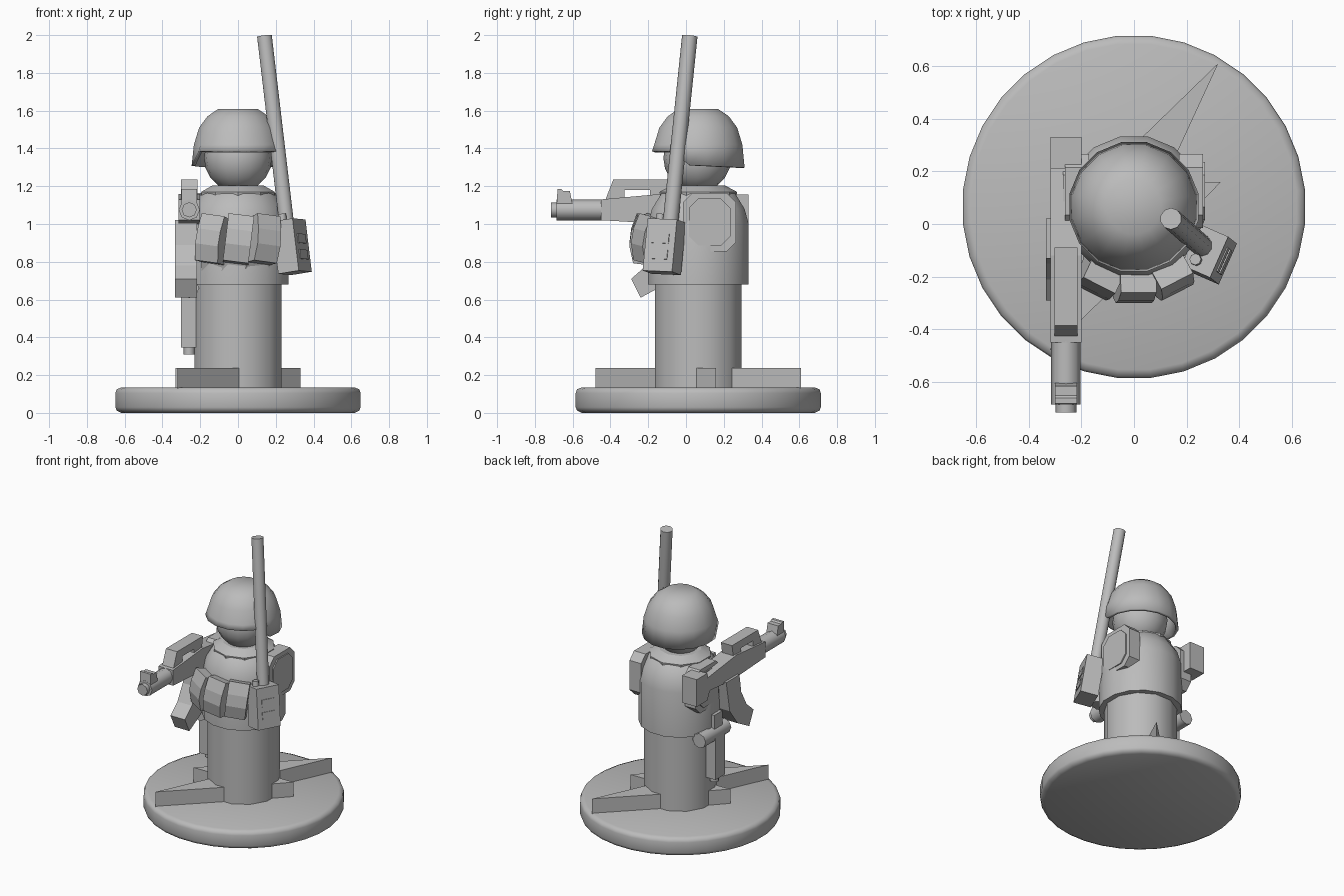
import bpy, bmesh, math
from mathutils import Vector, Matrix

cube = bpy.data.objects.get("Cube")
if cube:
    bpy.data.objects.remove(cube)

grey = bpy.data.materials.new("plain grey")
grey.use_nodes = True
grey.diffuse_color = (0.5, 0.5, 0.5, 1)
grey.node_tree.nodes["Principled BSDF"].inputs["Base Color"].default_value = (0.5, 0.5, 0.5, 1)
CENTRE_Y = 0.065


def finish(name, bm, smooth=0):
    bmesh.ops.recalc_face_normals(bm, faces=bm.faces)
    mesh = bpy.data.meshes.new(name)
    bm.to_mesh(mesh)
    bm.free()
    mesh.materials.append(grey)
    ob = bpy.data.objects.new(name, mesh)
    bpy.context.collection.objects.link(ob)
    if smooth:
        bpy.ops.object.select_all(action='DESELECT')
        ob.select_set(True)
        bpy.context.view_layer.objects.active = ob
        bpy.ops.object.shade_smooth_by_angle(angle=math.radians(smooth))
    return ob


def lathe(name, profile, sides, smooth=40, y=CENTRE_Y):
    """Stack of rings given as (radius, height), capped at both ends."""
    bm = bmesh.new()
    rings = []
    for r, z in profile:
        angles = [math.tau * (i + 0.5) / sides for i in range(sides)]
        rings.append([bm.verts.new((r * math.cos(a), y + r * math.sin(a), z)) for a in angles])
    for a, b in zip(rings, rings[1:]):
        for i in range(sides):
            j = (i + 1) % sides
            bm.faces.new((a[i], a[j], b[j], b[i]))
    bm.faces.new(rings[0])
    bm.faces.new(rings[-1])
    return finish(name, bm, smooth)


def prism(name, outline, low, high, axis="x", matrix=None):
    """Outline in (y, z) extruded along x, or in (x, y) extruded along z."""
    bm = bmesh.new()
    place = (lambda p, t: (t, *p)) if axis == "x" else (lambda p, t: (*p, t))
    a = [bm.verts.new(place(p, low)) for p in outline]
    b = [bm.verts.new(place(p, high)) for p in outline]
    n = len(outline)
    for i in range(n):
        j = (i + 1) % n
        bm.faces.new((a[i], a[j], b[j], b[i]))
    bm.faces.new(a)
    bm.faces.new(b)
    if matrix:
        bm.transform(matrix)
    return finish(name, bm)


def box(name, low, high, matrix=None):
    (x, y, z), (X, Y, Z) = low, high
    return prism(name, [(y, z), (Y, z), (Y, Z), (y, Z)], x, X, matrix=matrix)


def rod(name, start, end, radius, sides=8, smooth=50):
    start, end = Vector(start), Vector(end)
    d = end - start
    bm = bmesh.new()
    bmesh.ops.create_cone(bm, cap_ends=True, segments=sides, radius1=radius, radius2=radius, depth=d.length)
    turn = Vector((0, 0, 1)).rotation_difference(d).to_matrix().to_4x4()
    bm.transform(Matrix.Translation((start + end) / 2) @ turn)
    return finish(name, bm, smooth)


# Round stand with a rounded rim, and the star prism under the figure
lathe("stand", [(0.62, 0), (0.645, 0.012), (0.652, 0.03), (0.652, 0.105), (0.645, 0.125), (0.62, 0.135)], 32, 50)
half_star = [(0.32, 0.545), (0.11, 0.09), (0.33, 0.095), (0.2, -0.04)]
star = half_star + [(-x, -y) for x, y in half_star]
prism("star_support", [(x, y + CENTRE_Y) for x, y in star], 0.12, 0.238, "z")

# Legs, vest, collar and head
lathe("lower_body", [(0.238, 0.13), (0.238, 0.72)], 12, 50)
lathe("vest", [(0.272, 0.68), (0.272, 1.0), (0.25, 1.08), (0.2, 1.16), (0.13, 1.2)], 16, 40)
lathe("collar", [(0.2, 1.13), (0.205, 1.17), (0.14, 1.205)], 10, 20)
bm = bmesh.new()
bmesh.ops.create_uvsphere(bm, u_segments=16, v_segments=10, radius=0.18)
bm.transform(Matrix.Translation((0, 0.06, 1.35)))
finish("head", bm, 60)

# Armhole trims: thin panels standing out of both flanks
for side, name in ((1, "left_armhole"), (-1, "right_armhole")):
    for grow, out in ((0.0, 0.262), (-0.03, 0.27)):
        w, h = 0.14 + grow, 0.155 + grow
        c = 0.05
        octagon = [(-w, -h + c), (-w + c, -h), (w - c, -h), (w, -h + c),
                   (w, h - c), (w - c, h), (-w + c, h), (-w, h - c)]
        prism(name, [(0.125 + y, 1.01 + z) for y, z in octagon], side * 0.17, side * out)

# Helmet: dome whose rim is raised over the face
bm = bmesh.new()
SIDES = 16
rings = []
for k, (r, z) in enumerate([(0.25, 1.3), (0.238, 1.42), (0.21, 1.51), (0.165, 1.57), (0.105, 1.61)]):
    ring = []
    for i in range(SIDES):
        a = math.tau * (i + 0.5) / SIDES
        face_side = math.sin(a) < -0.5
        rim = 1.385 if face_side else 1.31 - 0.012 * math.sin(a)
        ring.append(bm.verts.new((r * math.cos(a), CENTRE_Y + r * math.sin(a), z if k else rim)))
    rings.append(ring)
for a, b in zip(rings, rings[1:]):
    for i in range(SIDES):
        j = (i + 1) % SIDES
        bm.faces.new((a[i], a[j], b[j], b[i]))
bm.faces.new(rings[-1])
helmet = finish("helmet", bm, 60)
shell = helmet.modifiers.new("shell", 'SOLIDIFY')
shell.thickness = 0.02

# Three curved pouches fanned around the chest
pouch = [(-0.2, 0.72), (-0.245, 0.72), (-0.27, 0.79), (-0.345, 0.8), (-0.365, 0.89), (-0.355, 0.97),
         (-0.325, 1.05), (-0.25, 1.03), (-0.2, 1.0)]
for i, name in enumerate(("right_pouch", "middle_pouch", "left_pouch")):
    turn = Matrix.Translation((0, CENTRE_Y, 0)) @ Matrix.Rotation(math.radians(27 * (i - 1)), 4, 'Z')
    lean = Matrix.Translation((0, 0, 0.9)) @ Matrix.Rotation(math.radians(7), 4, 'Y') @ Matrix.Translation((0, 0, -0.9))
    prism(name, pouch, -0.068, 0.068, matrix=turn @ lean)

# Radio: leaning case, face plates, knob and long aerial
up = Vector((-0.12, 0.095, 1)).normalized()
out = Vector((0.9, -0.4, 0))
out = (out - up * out.dot(up)).normalized()
along = up.cross(out)
frame = Matrix((out, along, up)).transposed().to_4x4()
frame.translation = (0.285, -0.115, 0.88)
box("radio_case", (-0.06, -0.085, -0.14), (0.06, 0.085, 0.14), frame)
for z in (-0.05, 0.035):
    box("radio_panel", (0.055, -0.05, z - 0.025), (0.065, 0.05, z + 0.025), frame)
rod("radio_knob", frame @ Vector((-0.015, -0.045, 0.13)), frame @ Vector((-0.015, -0.045, 0.175)), 0.022)
rod("aerial", (0.26, -0.085, 0.98), (0.14, 0.02, 1.995), 0.041, 10)

# Rifle: body with stock, carry handle, barrel, sights and magazine
GX = -0.258
prism("rifle_body", [(-0.45, 1.02), (-0.45, 1.13), (-0.12, 1.16), (0.21, 1.12), (0.21, 1.155), (0.33, 1.155),
                     (0.33, 0.96), (0.21, 0.96), (0.18, 1.02), (-0.1, 1.0)], GX - 0.058, GX + 0.058)
prism("carry_handle", [(-0.43, 1.12), (-0.385, 1.235), (-0.09, 1.235), (-0.11, 1.12), (-0.19, 1.12),
                       (-0.19, 1.18), (-0.325, 1.18), (-0.325, 1.12)], GX - 0.044, GX + 0.044)
rod("barrel", (GX, -0.685, 1.075), (GX, -0.43, 1.075), 0.056)
rod("muzzle", (GX, -0.715, 1.075), (GX, -0.68, 1.075), 0.04)
prism("front_sight", [(-0.685, 1.1), (-0.68, 1.185), (-0.66, 1.185), (-0.65, 1.175), (-0.615, 1.175),
                      (-0.6, 1.1)], GX - 0.042, GX + 0.042)
prism("magazine", [(-0.13, 1.02), (-0.15, 0.89), (-0.21, 0.78), (-0.29, 0.71), (-0.24, 0.61), (-0.11, 0.68),
                   (-0.02, 0.8), (0.02, 1.02)], GX - 0.075, GX + 0.04)

# Tool hung at the right hip: cross handle, sheath and tip
rod("tool_handle", (GX, 0.22, 0.66), (GX, -0.07, 0.66), 0.052)
box("tool_sheath", (GX - 0.045, -0.01, 0.345), (GX + 0.04, 0.1, 0.66))
rod("tool_tip", (GX, 0.045, 0.31), (GX, 0.045, 0.36), 0.03)
box("hip_strap", (GX - 0.03, 0.0, 0.68), (GX + 0.06, 0.09, 0.8))
